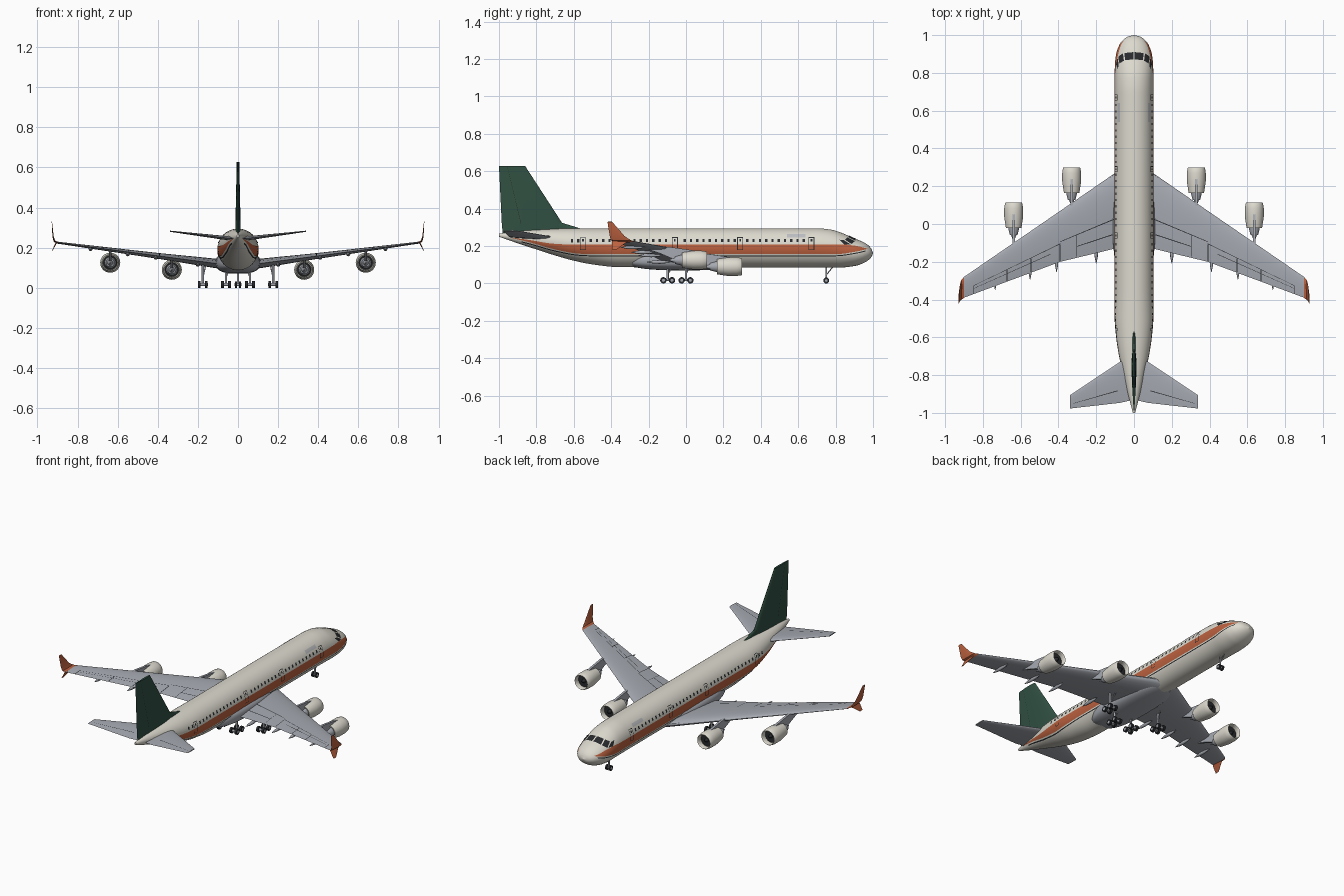
import bpy, bmesh
from math import sin, cos, pi, sqrt, radians, asin
from mathutils import Vector

if "Cube" in bpy.data.objects:
    bpy.data.objects.remove(bpy.data.objects["Cube"])

def mat(name, *rgb):
    m = bpy.data.materials.new(name)
    m.diffuse_color = (*rgb, 1)
    m.use_nodes = True
    m.node_tree.nodes["Principled BSDF"].inputs["Base Color"].default_value = m.diffuse_color
    return m
WHITE, ORANGE = mat("cream", .72, .70, .62), mat("orange", .50, .12, .05)
GREEN, METAL = mat("green", .03, .08, .055), mat("wing_grey", .38, .40, .44)
DARK, PALE = mat("dark", .02, .022, .025), mat("pale_grey", .5, .51, .53)

def make(name, bm, m, mirror=False):
    bmesh.ops.recalc_face_normals(bm, faces=bm.faces)
    me = bpy.data.meshes.new(name)
    bm.to_mesh(me)
    bm.free()
    ob = bpy.data.objects.new(name, me)
    bpy.context.collection.objects.link(ob)
    me.materials.append(m)
    if mirror:
        ob.modifiers.new("mirror", 'MIRROR').use_mirror_merge = False
    return ob

def loft(bm, rings, cap=True, closed=True):
    vs = [[bm.verts.new(p) for p in r] for r in rings]
    n = len(vs[0])
    for a, b in zip(vs, vs[1:]):
        for i in range(n if closed else n - 1):
            j = (i + 1) % n
            bm.faces.new((a[i], a[j], b[j], b[i]))
    if cap:
        bm.faces.new(vs[0])
        bm.faces.new(vs[-1])

def curve(tab, y):
    """Monotone smooth interpolation through (y, value) points."""
    n = len(tab)
    d = [(tab[i+1][1] - tab[i][1]) / (tab[i+1][0] - tab[i][0]) for i in range(n - 1)]
    sl = [d[0]] + [2*a*b/(a+b) if a*b > 0 else 0 for a, b in zip(d, d[1:])] + [d[-1]]
    y = min(max(y, tab[0][0]), tab[-1][0])
    i = max(k for k in range(n - 1) if tab[k][0] <= y)
    h = tab[i+1][0] - tab[i][0]
    t = (y - tab[i][0]) / h
    return ((2*t**3 - 3*t*t + 1) * tab[i][1] + (t**3 - 2*t*t + t) * h * sl[i]
            + (3*t*t - 2*t**3) * tab[i+1][1] + (t**3 - t*t) * h * sl[i+1])

# Fuselage outline: half width, top and bottom along y
HALF = [(-1, .006), (-.9, .032), (-.8, .056), (-.7, .078), (-.6, .093), (-.5, .101), (.8, .101), (.85, .099),
        (.9, .093), (.94, .081), (.97, .062), (.99, .037), (1, .002)]
TOP = [(-1, .266), (-.9, .28), (-.75, .29), (-.6, .295), (.7, .295), (.78, .287), (.82, .275), (.86, .259),
       (.9, .241), (.94, .225), (.97, .208), (.99, .187), (1, .164)]
BOT = [(-1, .25), (-.9, .215), (-.8, .182), (-.7, .15), (-.6, .122), (-.5, .102), (-.35, .087), (.82, .085),
       (.9, .093), (.94, .105), (.97, .121), (.99, .14), (1, .16)]

def body(y, a, lift=0.0):
    w, t, b = curve(HALF, y), curve(TOP, y), curve(BOT, y)
    return Vector(((w + lift) * sin(a), y, (t + b) / 2 + ((t - b) / 2 + lift) * cos(a)))

def body_z(y, z, lift=.0015):
    t, b = curve(TOP, y), curve(BOT, y)
    k = (z - (t + b) / 2) / ((t - b) / 2)
    return body(y, pi / 2 - asin(max(-.99, min(.99, k))), lift)

bm = bmesh.new()
loft(bm, [[body(-cos(pi * i / 110), 2 * pi * j / 48) for j in range(48)] for i in range(111)])
make("fuselage", bm, WHITE)

# Painted side stripe and thin line, wrapped on the hull
S_TOP = [(-.93, .245), (-.84, .233), (-.7, .212), (-.6, .208), (.83, .208), (.9, .202), (.97, .186)]
S_BOT = [(-.93, .243), (-.84, .222), (-.7, .183), (-.57, .16), (-.5, .157), (.8, .157), (.9, .169), (.97, .184)]
def band(name, m, lo, hi, y0, y1, rows):
    bm = bmesh.new()
    ys = [y0 + (y1 - y0) * i / 90 for i in range(91)]
    loft(bm, [[body_z(y, lo(y) + (hi(y) - lo(y)) * k / rows) for k in range(rows + 1)] for y in ys], False, False)
    make(name, bm, m, True)
band("side_stripe", ORANGE, lambda y: curve(S_BOT, y), lambda y: curve(S_TOP, y), -.93, .97, 6)
band("thin_line", DARK, lambda y: curve(S_BOT, y) - .011, lambda y: curve(S_BOT, y) - .006, -.88, .96, 1)

# Cabin windows, doors and blank panel
def panel(bm, y0, y1, z0, z1):
    loft(bm, [[body_z(y, z0 + (z1 - z0) * k / 4, .0022) for k in range(5)] for y in (y0, y1)], False, False)
bm = bmesh.new()
doors = (-.55, -.06, .29, .67)
for i in range(39):
    y = -.61 + i * .0335
    if all(abs(y - d) > .022 for d in doors):
        panel(bm, y - .006, y + .006, .22, .236)
make("cabin_windows", bm, DARK, True)
bm = bmesh.new()
for d in doors:
    for a, b, lo, hi in ((-.016, -.013, .18, .245), (.013, .016, .18, .245), (-.016, .016, .243, .246),
                         (-.016, .016, .179, .182), (-.005, .005, .224, .236)):
        panel(bm, d + a, d + b, lo, hi)
make("door_outlines", bm, DARK, True)
bm = bmesh.new()
panel(bm, .54, .64, .245, .262)
make("blank_side_panel", bm, PALE, True)

# Cockpit windows as (y, angle) quads
bm = bmesh.new()
for q in (((.91, .04), (.905, .58), (.867, .48), (.872, .04)),
          ((.903, .66), (.886, 1.02), (.85, .86), (.864, .56)),
          ((.88, 1.08), (.845, 1.2), (.82, .98), (.845, .92))):
    mix = lambda a, b, t: (a[0] + (b[0] - a[0]) * t, a[1] + (b[1] - a[1]) * t)
    loft(bm, [[body(*mix(mix(q[0], q[1], u / 6), mix(q[3], q[2], u / 6), v / 6), .0022)
               for u in range(7)] for v in range(7)], False, False)
make("cockpit_windows", bm, DARK, True)

# Belly fairing
bm = bmesh.new()
bmesh.ops.create_uvsphere(bm, u_segments=32, v_segments=20, radius=1)
for v in bm.verts:
    x, y, z = v.co
    f = lambda c: (abs(c) ** .75) * (1 if c > 0 else -1)
    v.co = (f(x) * .112, f(y) * .31 - .01, .125 + f(z) * .055)
make("belly_fairing", bm, METAL)

# Aerofoil surfaces: each section = (x, leading y, z, chord, thickness, up)
def naca(s):
    return 5 * (.2969 * sqrt(s) - .126 * s - .3516 * s**2 + .2843 * s**3 - .1036 * s**4)
def foil(sec, s, side, lift=0):
    x, y, z, c, th, u = sec
    return Vector((x, y - c * s, z)) + Vector(u).normalized() * side * (c * th * naca(s) + lift)
SS = [(1 - cos(pi * i / 14)) / 2 for i in range(15)]
def surface(name, secs, m, mirror=True):
    bm = bmesh.new()
    loft(bm, [[foil(q, s, 1) for s in SS] + [foil(q, s, -1) for s in SS[-1:0:-1]] for q in secs])
    make(name, bm, m, mirror)
def seam(bm, secs, t0, t1, s0, s1, side=1):
    """Dark joint line lying on a surface; t runs along span, s along chord."""
    def at(t, s):
        i = min(int(t), len(secs) - 2)
        return foil(secs[i], s, side, .0015).lerp(foil(secs[i + 1], s, side, .0015), t - i)
    loft(bm, [[at(t0 + (t1 - t0) * i / 8, s0 + (s1 - s0) * k / 8) for k in range(9)] for i in range(9)], False, False)

UP = (0, 0, 1)
wing = [(.04, .31, .112, .43, .12, UP), (.1, .27, .12, .4, .12, UP), (.39, .07, .158, .27, .11, UP),
        (.9, -.28, .225, .11, .09, UP)]
surface("wing", wing, METAL)
surface("winglet", [(.9, -.28, .225, .111, .09, UP), (.915, -.298, .232, .104, .09, (-.7, 0, .7)),
                    (.922, -.33, .255, .078, .08, (-1, 0, .2)), (.928, -.395, .33, .025, .08, (-1, 0, .1))], ORANGE)
surface("lower_winglet", [(.905, -.31, .226, .085, .08, (1, 0, .6)), (.928, -.37, .182, .025, .08, (1, 0, .5))], ORANGE)
tail = [(.0, -.68, .245, .25, .09, UP), (.075, -.73, .25, .217, .09, UP), (.34, -.907, .282, .07, .08, UP)]
surface("tailplane", tail, METAL)
SIDE = (1, 0, 0)
fin = [(0, -.655, .27, .325, .08, SIDE), (0, -.66, .32, .325, .08, SIDE), (0, -.86, .628, .14, .09, SIDE)]
surface("fin", fin, GREEN, False)
surface("fin_fillet", [(0, -.54, .285, .3, .06, SIDE), (0, -.57, .296, .28, .06, SIDE),
                       (0, -.665, .325, .2, .09, SIDE)], GREEN, False)
bm = bmesh.new()
for t0, t1, s in ((1, 2, .6), (2, 2.9, .64), (1.05, 1.7, .8), (2.1, 2.9, .76)):
    seam(bm, wing, t0, t1, s, s + .012)
for t, s in ((1.7, .62), (2.0, .66), (2.3, .66), (2.55, .66), (2.9, .64)):
    seam(bm, wing, t, t + .008, s, .98)
seam(bm, tail, 1.05, 1.95, .68, .7)
make("wing_seams", bm, DARK, True)
bm = bmesh.new()
seam(bm, fin, 1, 2, .68, .687)
make("rudder_seam", bm, DARK, True)

# Lathe around the y axis, profile = (y offset, radius)
def lathe(bm, x, y, z, prof, n=32):
    loft(bm, [[(x + r * cos(2*pi*k/n), y + d, z + r * sin(2*pi*k/n)) for k in range(n)] for d, r in prof])

# Flap track fairings
bm = bmesh.new()
for x, y, z in ((.2, -.21, .115), (.41, -.255, .15), (.55, -.295, .167), (.735, -.35, .193)):
    lathe(bm, x, y, z, [(.13, .001), (.11, .006), (.07, .01), (.035, .008), (0, .001)], 12)
make("flap_fairings", bm, METAL, True)

# Engines: nacelle, fan, core and pylon
for tag, x, y, z in (("inner", .33, .3, .09), ("outer", .637, .113, .125)):
    bm = bmesh.new()
    lathe(bm, x, y, z, [(-.04, .038), (-.015, .039), (-.003, .041), (0, .043), (-.004, .046), (-.03, .05),
                        (-.075, .05), (-.135, .041), (-.135, .036), (-.11, .034)])
    make(tag + "_nacelle", bm, WHITE, True)
    bm = bmesh.new()
    lathe(bm, x, y, z, [(-.038, .0385), (-.03, .0385), (-.03, .012), (-.015, .006), (-.01, .001)])
    lathe(bm, x, y, z, [(-.109, .036), (-.125, .036)])
    make(tag + "_fan", bm, DARK, True)
    bm = bmesh.new()
    lathe(bm, x, y, z, [(-.11, .03), (-.14, .028), (-.172, .02), (-.172, .014), (-.205, .002)], 24)
    loft(bm, [[(x + s, y + a, z + b) for a, b in ((-.04, .046), (-.1, .056), (-.2, .07), (-.33, .062), (-.25, .035),
                                                (-.18, .005), (-.12, .02))] for s in (-.007, .007)])
    make(tag + "_pylon", bm, METAL, True)

# Landing gear: rods and wheels
def rod(bm, a, b, r, n=16):
    a, b = Vector(a), Vector(b)
    q = (b - a).to_track_quat('Z', 'Y')
    ring = [q @ Vector((r * cos(2*pi*k/n), r * sin(2*pi*k/n), 0)) for k in range(n)]
    loft(bm, [[a + p for p in ring], [b + p for p in ring]])
for name, x, y, top, brace in (("wing_gear", .175, 0, .14, .05), ("body_gear", .06, -.098, .11, .04)):
    legs, tires = bmesh.new(), bmesh.new()
    rod(legs, (x, y, .017), (x, y, top), .006)
    rod(legs, (x, y, .05), (x - .02, y + brace, top), .003)
    rod(legs, (x, y - .026, .018), (x, y + .026, .018), .005)
    for dy in (-.023, .023):
        rod(legs, (x - .0245, y + dy, .017), (x + .0245, y + dy, .017), .008)
        for s in (-1, 1):
            rod(tires, (x + s * .011, y + dy, .017), (x + s * .024, y + dy, .017), .017, 24)
    make(name + "_legs", legs, METAL, True)
    make(name + "_tires", tires, DARK, True)
legs, tires = bmesh.new(), bmesh.new()
rod(legs, (0, .75, .016), (0, .75, .1), .005)
rod(legs, (0, .75, .045), (0, .79, .095), .003)
rod(legs, (-.0165, .75, .016), (.0165, .75, .016), .007)
for s in (-1, 1):
    rod(tires, (s * .006, .75, .016), (s * .016, .75, .016), .016, 24)
make("nose_gear_leg", legs, METAL)
make("nose_gear_tires", tires, DARK)

# Smooth shading with crisp edges
for ob in bpy.data.objects:
    ob.select_set(True)
    bpy.context.view_layer.objects.active = ob
bpy.ops.object.shade_smooth_by_angle(angle=radians(35))
